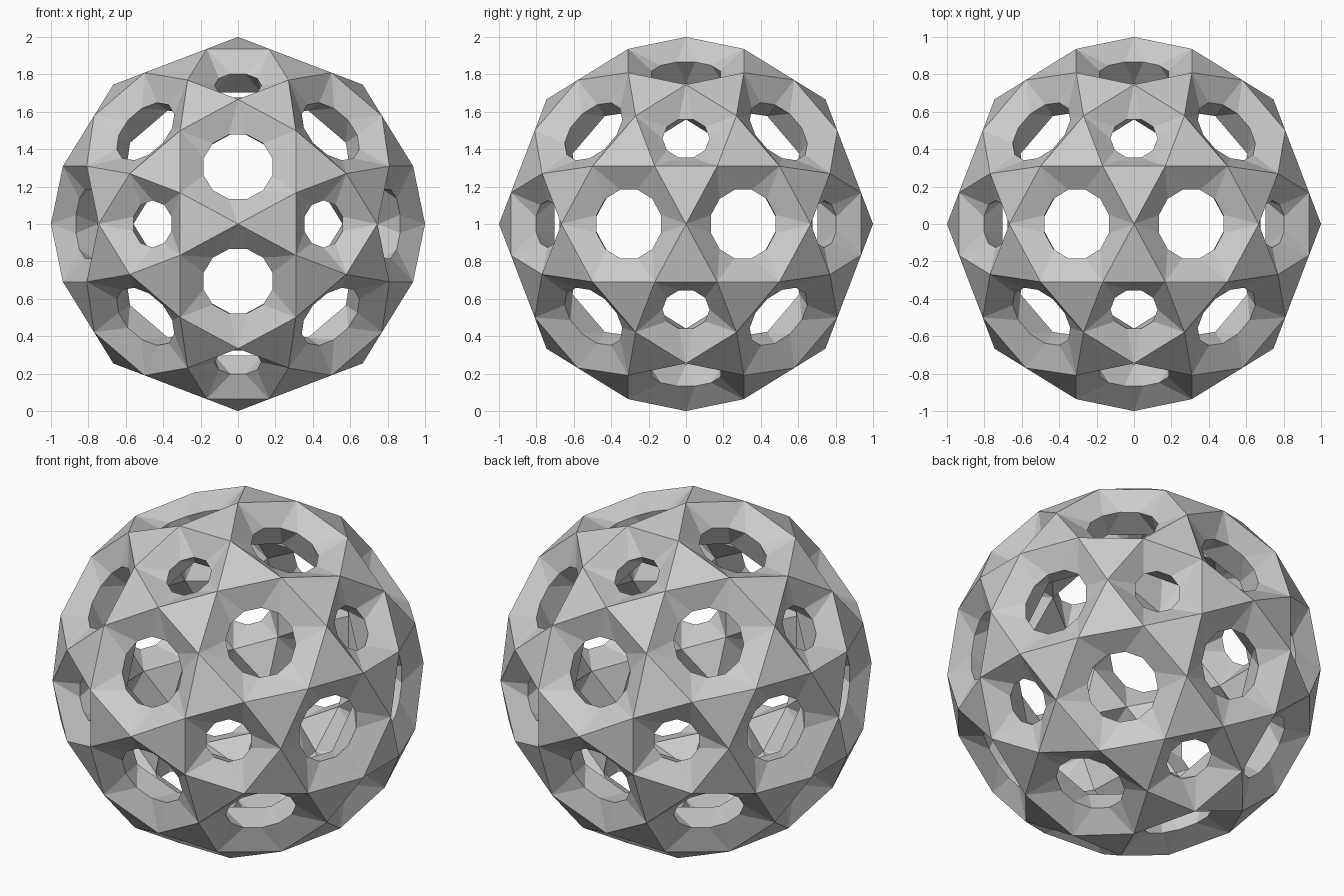
import bpy, bmesh, math
from mathutils import Vector

if "Cube" in bpy.data.objects:
    bpy.data.objects.remove(bpy.data.objects["Cube"])

INNER = 0.75                       # inner skin scale
HEX_RIM = (0.857, 0.19)            # distance from centre, radius
PENT_RIM = (0.87, 0.126)
PHI = (1 + 5 ** 0.5) / 2

# icosahedron corners: the axes of the small holes
corners = []
for s in (1, -1):
    for t in (PHI, -PHI):
        corners += [Vector((t, 0, s)), Vector((0, s, t)), Vector((s, t, 0))]


def near(a, b):
    return 1.9 < (a - b).length < 2.1


edges = [(a, b) for a in corners for b in corners if near(a, b)]
tris = [(a, b, c) for a, b in edges for c in corners if near(a, c) and near(b, c)]

# 90 shell points: edge midpoints of a truncated icosahedron, on a unit sphere
points = []
for v in [a + b for a, b in edges] + [4 * a + b + c for a, b, c in tris]:
    v = v.normalized()
    if all((v - p).length > 0.01 for p in points):
        points.append(v)

# axes of the large holes
hex_axes = []
for a, b, c in tris:
    v = (a + b + c).normalized()
    if all((v - p).length > 0.01 for p in hex_axes):
        hex_axes.append(v)

bm = bmesh.new()


def face(*cos):
    bm.faces.new([bm.verts.new(c) for c in cos])


def ring(axis, n):
    """The n shell points round an axis, in order, with the frame used."""
    pts = sorted(points, key=lambda p: -p.dot(axis))[:n]
    u = (pts[0] - axis * pts[0].dot(axis)).normalized()
    w = axis.cross(u)
    pts.sort(key=lambda p: math.atan2(p.dot(w), p.dot(u)) % (2 * math.pi - 0.01))
    return pts, u, w


def hole(axis, n, rim):
    """Funnels from the outer and inner skins to a shared 2n-sided rim."""
    pts, u, w = ring(axis, n)
    d, r = rim

    def rim_point(p, side):
        a = math.atan2(p.dot(w), p.dot(u)) + side * math.pi / (2 * n)
        return axis * d + (u * math.cos(a) + w * math.sin(a)) * r

    for k in range(n):
        p, q = pts[k], pts[(k + 1) % n]
        for s in (1, INNER):
            face(p * s, q * s, rim_point(q, -1), rim_point(p, 1))
            face(p * s, rim_point(p, 1), rim_point(p, -1))


for c in corners:
    hole(c.normalized(), 5, PENT_RIM)
for c in hex_axes:
    hole(c, 6, HEX_RIM)

# flat triangles between the holes, outside and inside
for a, b in edges:
    pts, u, w = ring((2 * a + b).normalized(), 3)
    for s in (1, INNER):
        face(*[p * s for p in pts])

bmesh.ops.remove_doubles(bm, verts=bm.verts, dist=0.0005)
bmesh.ops.recalc_face_normals(bm, faces=bm.faces)
bmesh.ops.translate(bm, verts=bm.verts, vec=(0, 0, 1))
mesh = bpy.data.meshes.new("pierced_sphere")
bm.to_mesh(mesh)
bm.free()
obj = bpy.data.objects.new("pierced_sphere", mesh)
bpy.context.collection.objects.link(obj)
